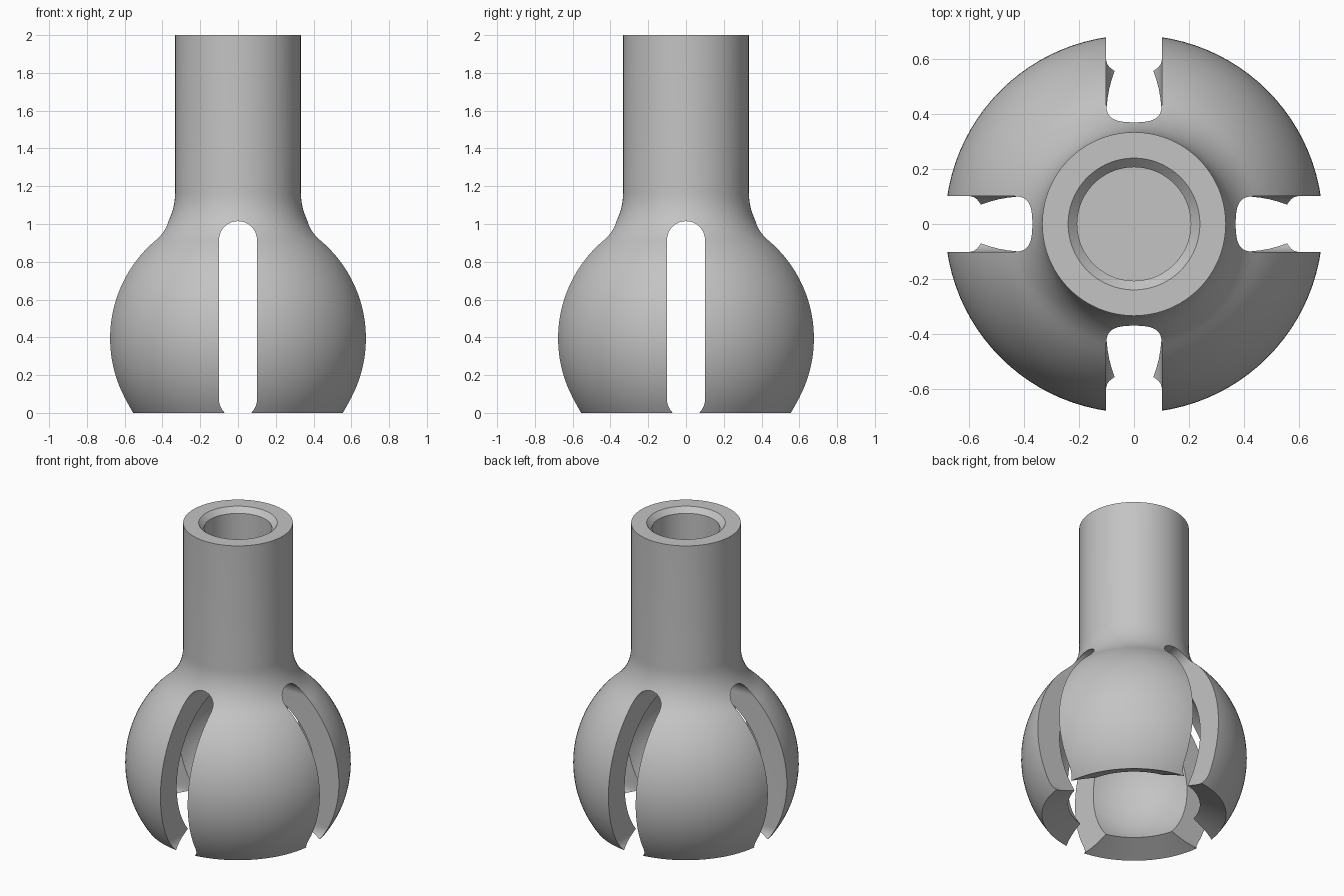
import bpy, bmesh
from math import sin, cos, pi, radians, sqrt, atan2
from mathutils import Matrix, Vector

if "Cube" in bpy.data.objects:
    bpy.data.objects.remove(bpy.data.objects["Cube"], do_unlink=True)

BALL_Z, BALL_R, CAVITY_R = 0.395, 0.685, 0.515
TUBE_R, BORE_R, BORE_FLOOR, CHAMFER = 0.333, 0.206, 1.25, 0.033
FILLET_R = 0.333
SLOT_R, SLOT_LOW, SLOT_HIGH = 0.101, 0.073, 0.914
LIP_R = 0.40

grey = bpy.data.materials.new("plain grey")
grey.use_nodes = True
grey.diffuse_color = (0.55, 0.55, 0.55, 1)
grey.node_tree.nodes["Principled BSDF"].inputs["Base Color"].default_value = (0.55, 0.55, 0.55, 1)


def arc(cx, cz, r, start, end, steps):
    """Points along a circular arc, angles in radians."""
    angles = [start + (end - start) * i / steps for i in range(steps + 1)]
    return [(cx + r * cos(a), cz + r * sin(a)) for a in angles]


def make_object(name, bm):
    bmesh.ops.recalc_face_normals(bm, faces=bm.faces)
    mesh = bpy.data.meshes.new(name)
    bm.to_mesh(mesh)
    bm.free()
    mesh.materials.append(grey)
    obj = bpy.data.objects.new(name, mesh)
    bpy.context.collection.objects.link(obj)
    return obj


def lathe(name, profile, steps=96):
    """Turn a profile of (radius, height) points around z."""
    bm = bmesh.new()
    verts = [bm.verts.new((r, 0, z)) for r, z in profile]
    edges = [bm.edges.new(pair) for pair in zip(verts, verts[1:])]
    bmesh.ops.spin(bm, geom=verts + edges, cent=(0, 0, 0), axis=(0, 0, 1),
                   angle=2 * pi, steps=steps)
    bmesh.ops.remove_doubles(bm, verts=bm.verts, dist=1e-5)
    return make_object(name, bm)


# Fillet circle, tangent to both ball and tube
fx = TUBE_R + FILLET_R
fz = BALL_Z + sqrt((BALL_R + FILLET_R) ** 2 - fx ** 2)
tangent = atan2(fz - BALL_Z, fx)

# Socket body: bevelled lip, ball, fillet, tube, blind bore, round cavity
rim = -atan2(BALL_Z, sqrt(BALL_R ** 2 - BALL_Z ** 2))
lip = -atan2(sqrt(CAVITY_R ** 2 - LIP_R ** 2), LIP_R)
profile = arc(0, BALL_Z, BALL_R, rim, tangent, 32)
profile += arc(fx, fz, FILLET_R, tangent - pi, -pi, 10)[1:]
profile += [(TUBE_R, 2), (BORE_R + CHAMFER, 2), (BORE_R, 2 - CHAMFER),
            (BORE_R, BORE_FLOOR), (0, BORE_FLOOR)]
cavity = arc(0, BALL_Z, CAVITY_R, pi / 2, lip, 32)
cavity[0] = (0, BALL_Z + CAVITY_R)

# The bore floor and cavity top both end on the axis, so spin them separately
outer_end = len(profile)
bm = bmesh.new()
chain = [bm.verts.new((r, 0, z)) for r, z in profile]
inner = [bm.verts.new((r, 0, z)) for r, z in cavity]
edges = [bm.edges.new(p) for p in zip(chain, chain[1:])]
edges += [bm.edges.new(p) for p in zip(inner, inner[1:])]
edges.append(bm.edges.new((inner[-1], chain[0])))
bmesh.ops.spin(bm, geom=chain + inner + edges, cent=(0, 0, 0), axis=(0, 0, 1),
               angle=2 * pi, steps=96)
bmesh.ops.remove_doubles(bm, verts=bm.verts, dist=1e-5)
bmesh.ops.dissolve_degenerate(bm, edges=bm.edges, dist=1e-6)
body = make_object("socket_body", bm)


# Round-ended slot cutters through the ball along both axes
def slot_cutter(name, angle):
    outline = arc(0, SLOT_HIGH, SLOT_R, 0, pi, 20) + arc(0, SLOT_LOW, SLOT_R, pi, 2 * pi, 20)
    bm = bmesh.new()
    face = bm.faces.new([bm.verts.new((x, -1, z)) for x, z in outline])
    grown = bmesh.ops.extrude_face_region(bm, geom=[face])["geom"]
    moved = [v for v in grown if isinstance(v, bmesh.types.BMVert)]
    bmesh.ops.translate(bm, verts=moved, vec=Vector((0, 2, 0)))
    bmesh.ops.rotate(bm, verts=bm.verts, matrix=Matrix.Rotation(angle, 3, "Z"))
    return make_object(name, bm)


bpy.context.view_layer.objects.active = body
body.select_set(True)
for name, angle in (("front_slot_cutter", 0), ("side_slot_cutter", pi / 2)):
    cutter = slot_cutter(name, angle)
    mod = body.modifiers.new(name, "BOOLEAN")
    mod.operation, mod.solver, mod.object = "DIFFERENCE", "EXACT", cutter
    bpy.ops.object.modifier_apply(modifier=mod.name)
    bpy.data.objects.remove(cutter, do_unlink=True)

bpy.ops.object.shade_smooth_by_angle(angle=radians(25))
